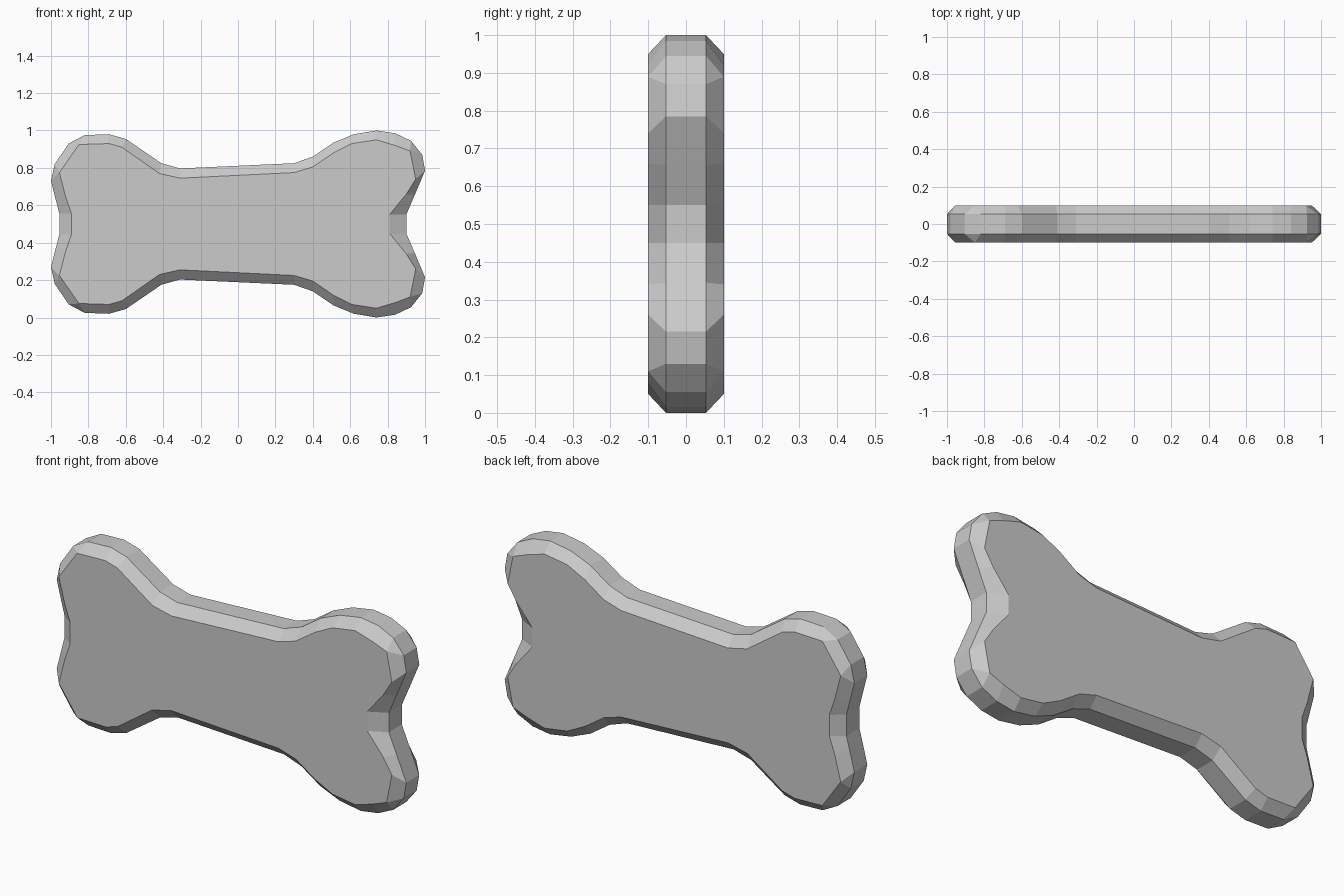
import bpy, bmesh

if "Cube" in bpy.data.objects:
    bpy.data.objects.remove(bpy.data.objects["Cube"])

# Upper half of the bone silhouette: rim point (x, z), matching face point (x, z)
half = [
    (-.955, .555, -.89, .555), (-.972, .62, -.92, .64),
    (-1, .73, -.955, .775), (-.98, .82, -.955, .775),
    (-.905, .93, -.85, .925), (-.82, .975, -.85, .925),
    (-.69, .98, -.69, .93), (-.6, .955, -.62, .91),
    (-.41, .825, -.42, .77), (-.31, .797, -.31, .745),
    (.3, .825, .3, .775), (.4, .86, .4, .805),
    (.51, .935, .51, .88), (.62, .98, .61, .93),
    (.74, 1, .74, .95), (.84, .985, .84, .92),
    (.925, .945, .92, .89), (.985, .87, .92, .89),
    (1, .785, .95, .74), (.945, .655, .9, .66),
    (.9, .55, .81, .55),
]
# Mirror about z = 0.5 to close the outline
outline = half + [(a, 1 - b, c, 1 - d) for a, b, c, d in reversed(half)]

bm = bmesh.new()


def ring(y, inner):
    k = 2 if inner else 0
    return [bm.verts.new((p[k], y, p[k + 1])) for p in outline]


# Four rings: front face, front rim, back rim, back face
rings = [ring(-.1, True), ring(-.053, False), ring(.053, False), ring(.1, True)]
n = len(outline)
for a, b in zip(rings, rings[1:]):
    for i in range(n):
        j = (i + 1) % n
        bm.faces.new((a[i], a[j], b[j], b[i]))
bm.faces.new(rings[0])
bm.faces.new(rings[3])
bmesh.ops.remove_doubles(bm, verts=bm.verts[:], dist=1e-4)
bmesh.ops.recalc_face_normals(bm, faces=bm.faces[:])

mesh = bpy.data.meshes.new("bone")
bm.to_mesh(mesh)
bm.free()
bone = bpy.data.objects.new("bone", mesh)
bpy.context.collection.objects.link(bone)
